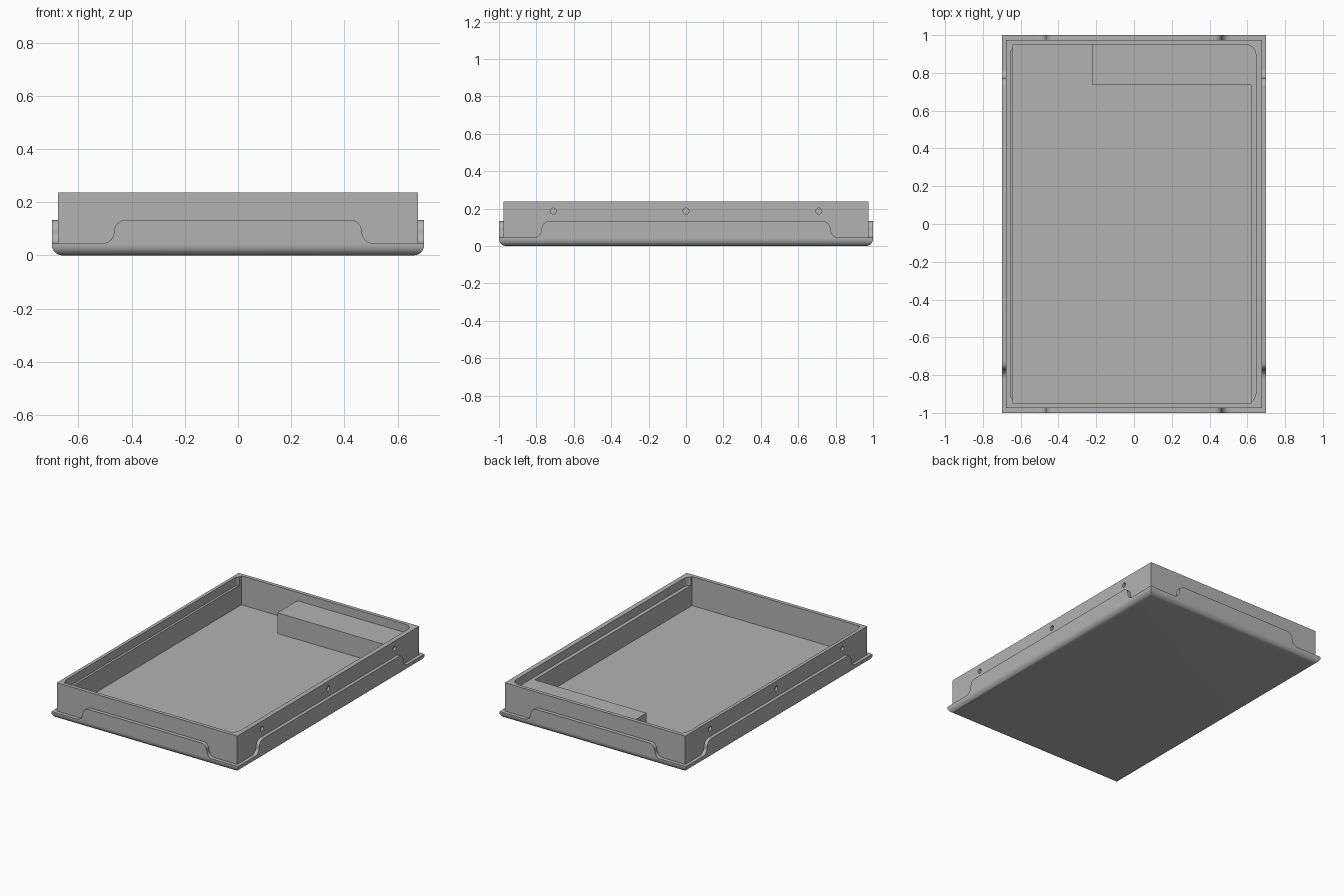
import bpy, bmesh, math
from mathutils import Matrix, Vector

old = bpy.data.objects.get("Cube")
if old:
    bpy.data.objects.remove(old, do_unlink=True)

grey = bpy.data.materials.new("plain_grey")
grey.use_nodes = True
COLOUR = (0.45, 0.45, 0.45, 1)
grey.diffuse_color = COLOUR
grey.node_tree.nodes["Principled BSDF"].inputs["Base Color"].default_value = COLOUR

RIM, STEP, FLOOR, LIP, FLAP = 0.237, 0.18, 0.04, 0.045, 0.133


def add_object(name, bm):
    bmesh.ops.recalc_face_normals(bm, faces=bm.faces)
    mesh = bpy.data.meshes.new(name)
    bm.to_mesh(mesh)
    bm.free()
    mesh.materials.append(grey)
    ob = bpy.data.objects.new(name, mesh)
    bpy.context.collection.objects.link(ob)
    return ob


def prism(name, points, push):
    """Extrude a closed outline of 3D points along a vector."""
    bm = bmesh.new()
    face = bm.faces.new([bm.verts.new(p) for p in points])
    top = bmesh.ops.extrude_face_region(bm, geom=[face])["geom"]
    bmesh.ops.translate(bm, vec=push, verts=[v for v in top if isinstance(v, bmesh.types.BMVert)])
    return add_object(name, bm)


def arc(cx, cy, r, start, end, steps=8):
    angles = [math.radians(start + (end - start) * i / steps) for i in range(steps + 1)]
    return [(cx + r * math.cos(a), cy + r * math.sin(a)) for a in angles]


def upright(name, outline, low, high):
    return prism(name, [(x, y, low) for x, y in outline], (0, 0, high - low))


def rectangle(x, y):
    return [(-x, -y), (x, -y), (x, y), (-x, y)]


def activate(ob):
    bpy.ops.object.select_all(action='DESELECT')
    ob.select_set(True)
    bpy.context.view_layer.objects.active = ob


def combine(ob, other, operation):
    mod = ob.modifiers.new("cut", 'BOOLEAN')
    mod.operation, mod.solver, mod.object = operation, 'EXACT', other
    activate(ob)
    bpy.ops.object.modifier_apply(modifier=mod.name)
    bpy.data.objects.remove(other, do_unlink=True)


# Base slab with a rounded underside edge
bm = bmesh.new()
bmesh.ops.create_cube(bm, size=1, matrix=Matrix.Translation((0, 0, LIP / 2)) @ Matrix.Diagonal((1.4, 2, LIP, 1)))
under = [e for e in bm.edges if all(v.co.z < 0.001 for v in e.verts)]
bmesh.ops.bevel(bm, geom=under, offset=0.04, segments=8, profile=0.5, affect='EDGES')
tray = add_object("tray", bm)

# Upright walls
combine(tray, upright("walls", rectangle(0.677, 0.975), 0.02, RIM), 'UNION')

# Main cavity, leaving the raised block in the back corner
cavity = [(-0.64, -0.95), (0.62, -0.95), (0.62, 0.735), (-0.22, 0.735), (-0.22, 0.95), (-0.64, 0.95)]
combine(tray, upright("cavity", cavity, FLOOR, RIM + 0.1), 'DIFFERENCE')

# Shallow step around the mouth with rounded corners
r = 0.055
left, right, end = -0.655 + r, 0.645 - r, 0.95 - r
mouth = (arc(right, end, r, 0, 90) + arc(left, end, r, 90, 180)
         + arc(left, -end, r, 180, 270) + arc(right, -end, r, 270, 360))
combine(tray, upright("mouth", mouth, STEP, RIM + 0.1), 'DIFFERENCE')

# Screw holes along both long walls
for side in (-1, 1):
    for y in (-0.71, 0, 0.71):
        ring = arc(y, 0.187, 0.016, 0, 345, 23)
        hole = prism("hole", [(side * 0.662, a, b) for a, b in ring], (side * 0.05, 0, 0))
        combine(tray, hole, 'DIFFERENCE')

# Raised flaps with S-shaped ends, one on each side
s = (FLAP - LIP) / 2
mid_z = LIP + s


def flap(name, middle, reach, turn):
    half = arc(middle + s, mid_z, s, 270, 180) + arc(middle - s, mid_z, s, 0, 90)[1:]
    outline = half + [(-a, b) for a, b in reversed(half)]
    ob = prism(name, [(a, -reach, b) for a, b in outline], (0, 0.028, 0))
    ob.data.transform(Matrix.Rotation(math.radians(turn), 4, 'Z'))
    return ob


parts = [tray,
         flap("front_flap", 0.466, 1.0, 0), flap("back_flap", 0.466, 1.0, 180),
         flap("left_flap", 0.773, 0.7, 90), flap("right_flap", 0.773, 0.7, 270)]

for ob in parts:
    activate(ob)
    bpy.ops.object.shade_smooth_by_angle(angle=math.radians(30))
